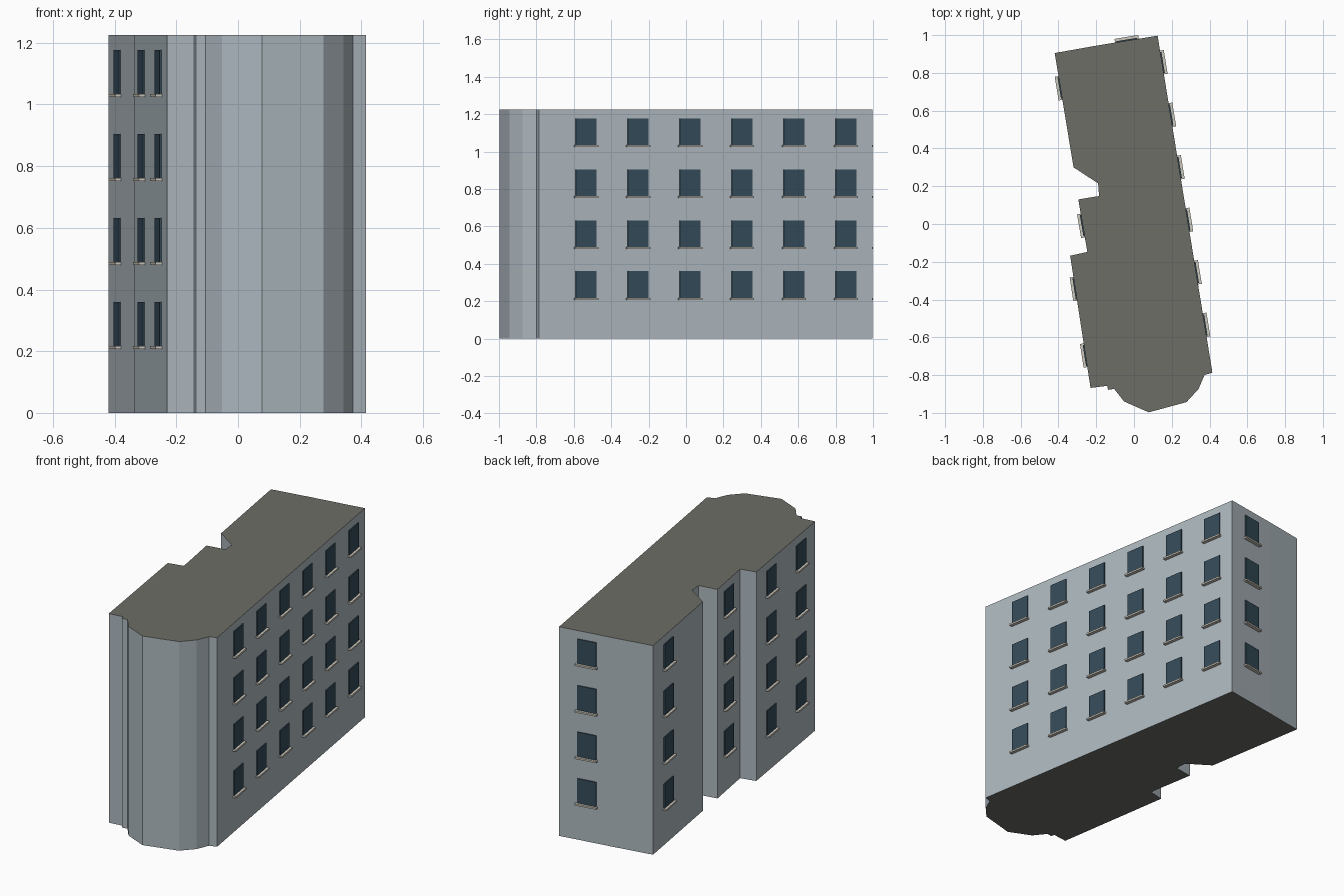
import bpy, bmesh, math
from mathutils import Vector, Matrix

if "Cube" in bpy.data.objects:
    bpy.data.objects.remove(bpy.data.objects["Cube"])

HEIGHT = 1.225


def material(name, color):
    m = bpy.data.materials.new(name)
    m.diffuse_color = (*color, 1)
    m.use_nodes = True
    m.node_tree.nodes["Principled BSDF"].inputs["Base Color"].default_value = m.diffuse_color
    return m


WALL = material("wall_paint", (0.42, 0.48, 0.52))
ROOF = material("roof_cover", (0.15, 0.155, 0.13))
GLASS = material("window_glass", (0.035, 0.07, 0.10))
STONE = material("sill_stone", (0.60, 0.57, 0.50))


def finish(bm, name, mats):
    mesh = bpy.data.meshes.new(name)
    bmesh.ops.recalc_face_normals(bm, faces=bm.faces)
    bm.to_mesh(mesh)
    bm.free()
    for m in mats:
        mesh.materials.append(m)
    ob = bpy.data.objects.new(name, mesh)
    bpy.context.collection.objects.link(ob)
    return ob


# Footprint, counter-clockwise from the back right corner
FOOTPRINT = [
    (0.125, 0.997), (-0.20, 0.944), (-0.42, 0.905),              # back wall
    (-0.32, 0.30), (-0.19, 0.215), (-0.185, 0.148),              # left notch
    (-0.295, 0.13), (-0.247, -0.148), (-0.338, -0.168),
    (-0.23, -0.868), (-0.142, -0.857), (-0.137, -0.878),         # front left
    (-0.105, -0.873), (-0.052, -0.94), (0.078, -0.997),          # front bay
    (0.278, -0.943), (0.342, -0.873), (0.373, -0.80), (0.415, -0.787),
]

# Building body, extruded footprint with roof colour on the caps
bm = bmesh.new()
base = bm.faces.new([bm.verts.new((x, y, 0)) for x, y in FOOTPRINT])
top = bmesh.ops.extrude_face_region(bm, geom=[base], use_keep_orig=True)
bmesh.ops.translate(bm, vec=(0, 0, HEIGHT),
                    verts=[v for v in top["geom"] if isinstance(v, bmesh.types.BMVert)])
bm.normal_update()
for f in bm.faces:
    f.material_index = 1 if abs(f.normal.z) > 0.5 else 0
finish(bm, "building_body", [WALL, ROOF])


def wall_box(bm, a, b, t, z0, z1, width, d0, d1):
    """Box on the wall from a to b, centred at fraction t, between depths d0 and d1."""
    a, b = Vector(a), Vector(b)
    d = (b - a).normalized()
    n = Vector((d.y, -d.x))
    c = a.lerp(b, t) + n * (d0 + d1) / 2
    mat = (Matrix.Translation((c.x, c.y, (z0 + z1) / 2))
           @ Matrix.Rotation(math.atan2(d.y, d.x), 4, 'Z')
           @ Matrix.Diagonal((width, d1 - d0, z1 - z0, 1)))
    bmesh.ops.create_cube(bm, size=1, matrix=mat)


def y_fraction(a, b, y):
    return (y - a[1]) / (b[1] - a[1])


# Window columns as (wall start, wall end, fraction along wall)
P = FOOTPRINT
columns = [(P[0], P[1], 0.5)]
for i, y in ((2, 0.72), (6, -0.008), (8, -0.343), (8, -0.695)):
    columns.append((P[i], P[i + 1], y_fraction(P[i], P[i + 1], y)))
for k in range(6):
    columns.append((P[-1], P[0], y_fraction(P[-1], P[0], -0.535 + 0.278 * k)))

# Four floors of windows, each with a projecting sill
panes, sills = bmesh.new(), bmesh.new()
for a, b, t in columns:
    for floor in range(4):
        z = 0.217 + 0.2725 * floor
        wall_box(panes, a, b, t, z, z + 0.143, 0.112, -0.002, 0.006)
        wall_box(sills, a, b, t, z - 0.01, z, 0.127, -0.002, 0.02)
finish(panes, "windows", [GLASS])
finish(sills, "window_sills", [STONE])
